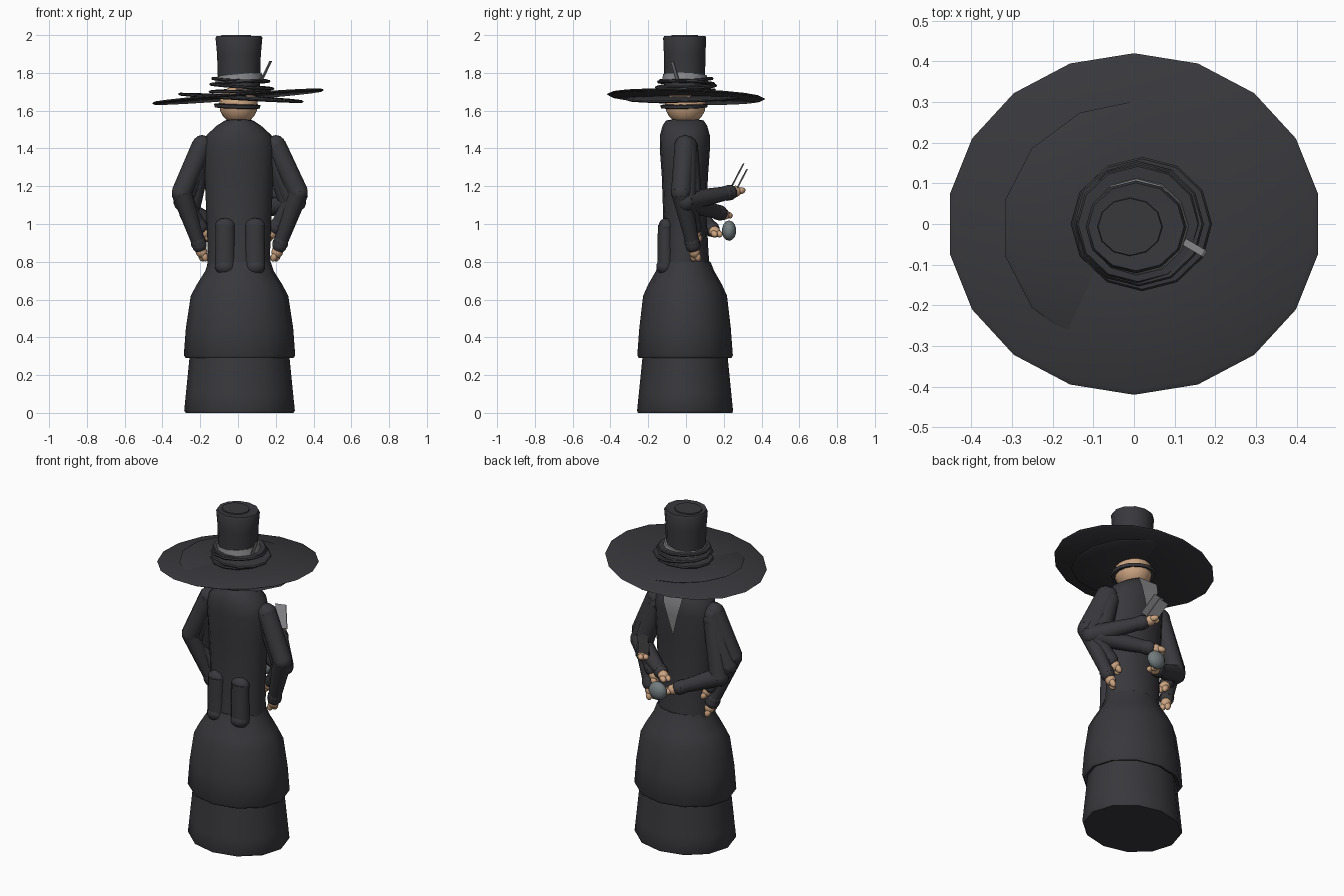
import bpy, bmesh, math
from mathutils import Vector, Matrix

if "Cube" in bpy.data.objects:
    bpy.data.objects.remove(bpy.data.objects["Cube"])


def material(name, rgb):
    m = bpy.data.materials.new(name)
    m.diffuse_color = (*rgb, 1)
    m.use_nodes = True
    m.node_tree.nodes["Principled BSDF"].inputs["Base Color"].default_value = m.diffuse_color
    return m


CLOTH = material("dark cloth", (0.040, 0.040, 0.046))
SKIN = material("skin", (0.60, 0.37, 0.22))
GREY = material("grey", (0.24, 0.24, 0.25))
STEEL = material("blue grey", (0.17, 0.20, 0.21))


def finish(bm, name, mat, angle=40):
    bmesh.ops.recalc_face_normals(bm, faces=bm.faces)
    me = bpy.data.meshes.new(name)
    bm.to_mesh(me)
    bm.free()
    ob = bpy.data.objects.new(name, me)
    bpy.context.collection.objects.link(ob)
    me.materials.append(mat)
    bpy.ops.object.select_all(action='DESELECT')
    ob.select_set(True)
    bpy.context.view_layer.objects.active = ob
    bpy.ops.object.shade_smooth_by_angle(angle=math.radians(angle))
    return ob


def lathe(name, mat, profile, center=(0, 0), sides=12, tilt=(0, 0)):
    """Stack elliptical rings (z, rx, ry[, y shift]); tilt shears the height."""
    bm = bmesh.new()
    rings = []
    for z, rx, ry, *dy in profile:
        ring = []
        for i in range(sides):
            a = math.pi / 2 + 2 * math.pi * i / sides
            x, y = rx * math.cos(a), ry * math.sin(a) + sum(dy)
            ring.append(bm.verts.new((center[0] + x, center[1] + y,
                                      z + tilt[0] * x + tilt[1] * y)))
        rings.append(ring)
    for a, b in zip(rings, rings[1:]):
        for i in range(sides):
            j = (i + 1) % sides
            bm.faces.new((a[i], a[j], b[j], b[i]))
    bm.faces.new(rings[0][::-1])
    bm.faces.new(rings[-1])
    return finish(bm, name, mat)


def disc(name, z, rx, ry, thick, tilt, center=(0, 0), sides=18, rise=0.0):
    h = thick / 2
    return lathe(name, CLOTH, [(z - h + rise, rx * .3, ry * .3), (z - h, rx * .97, ry * .97),
                               (z, rx, ry), (z + h, rx * .97, ry * .97),
                               (z + h + rise, rx * .3, ry * .3)], center, sides, tilt)


def blob(bm, loc, size, rot=None):
    m = Matrix.Translation(loc) @ (rot or Matrix()) @ Matrix.Diagonal((*size, 1))
    bmesh.ops.create_uvsphere(bm, u_segments=10, v_segments=7, radius=1, matrix=m)


def limb(name, mat, points, radii):
    """Tapered segments with round joints."""
    bm = bmesh.new()
    pts = [Vector(p) for p in points]
    for p, r in zip(pts, radii):
        blob(bm, p, (r, r, r))
    for a, b, ra, rb in zip(pts, pts[1:], radii, radii[1:]):
        d = b - a
        m = Matrix.Translation((a + b) / 2) @ d.to_track_quat('Z', 'Y').to_matrix().to_4x4()
        bmesh.ops.create_cone(bm, segments=10, radius1=ra, radius2=rb, depth=d.length,
                              cap_ends=True, matrix=m)
    return finish(bm, name, mat, 50)


def arm(name, shoulder, elbow, wrist):
    """Sleeve, cuff and a simple hand reaching on past the wrist."""
    w = Vector(wrist)
    d = (w - Vector(elbow)).normalized()
    limb(name + "_sleeve", CLOTH, [shoulder, elbow, wrist], [.056, .055, .036])
    limb(name + "_cuff", CLOTH, [w - d * .01, w + d * .008], [.041, .041])
    side = d.cross(Vector((0, 0, 1))).normalized()
    rot = d.to_track_quat('Z', 'Y').to_matrix().to_4x4()
    bm = bmesh.new()
    blob(bm, w + d * .045, (.031, .031, .035), rot)
    for k in (-1, 1):
        blob(bm, w + d * .075 + side * .014 * k, (.018, .018, .026), rot)
    finish(bm, name + "_hand", SKIN)


def plate(name, mat, loc, u, v, w, h, t):
    """Thin board spanned by directions u (width) and v (height)."""
    u, v = Vector(u).normalized(), Vector(v).normalized()
    rot = Matrix((u, v, u.cross(v))).transposed().to_4x4()
    bm = bmesh.new()
    bmesh.ops.create_cube(bm, size=1, matrix=Matrix.Translation(loc) @ rot
                          @ Matrix.Diagonal((w, h, t, 1)))
    return finish(bm, name, mat, 20)


# two-tier skirt
lathe("lower_skirt", CLOTH, [(0, .285, .25), (.012, .293, .254), (.10, .284, .245),
                             (.30, .264, .225)], (.008, -.005))
lathe("upper_skirt", CLOTH, [(.305, .26, .22), (.29, .285, .245), (.305, .295, .253),
                             (.45, .284, .242), (.62, .258, .222), (.68, .226, .195),
                             (.75, .182, .155), (.80, .165, .135)], (.008, -.005))

# coat body
lathe("coat_body", CLOTH, [(.74, .17, .135), (.85, .165, .125), (1.05, .172, .115),
                           (1.25, .182, .122), (1.40, .188, .133), (1.47, .172, .132),
                           (1.52, .118, .118), (1.548, .075, .10), (1.553, .05, .07)],
      (.005, -.006), 16)

# coat tails on the back
for sx, n in ((-.068, "left"), (.09, "right")):
    bm = bmesh.new()
    blob(bm, (sx, -.105, .99), (.057, .04, .042))
    blob(bm, (sx, -.112, .775), (.057, .046, .045))
    bmesh.ops.create_cone(bm, segments=10, radius1=1, radius2=.93, depth=1, cap_ends=True,
                          matrix=Matrix.Translation((sx, -.108, .885))
                          @ Matrix.Diagonal((.057, .044, .22, 1)))
    finish(bm, "coat_tail_" + n, CLOTH, 50)

# shirt front
bm = bmesh.new()
cols = [[bm.verts.new((x * w, y, z)) for x in (-1, 0, 1)]
        for z, y, w in ((1.53, .118, .066), (1.47, .136, .058), (1.40, .135, .036))]
tip = bm.verts.new((0, .125, 1.27))
for a, b in zip(cols, cols[1:]):
    for i in (0, 1):
        bm.faces.new((a[i], a[i + 1], b[i + 1], b[i]))
for i in (0, 1):
    bm.faces.new((cols[-1][i], cols[-1][i + 1], tip))
bmesh.ops.solidify(bm, geom=bm.faces[:], thickness=.008)
finish(bm, "shirt_front", GREY)

# hanging arms and hands resting on the hips
for s, n in ((-1, "left"), (1, "right")):
    arm("hanging_arm_" + n, (s * .195 + .005, -.005, 1.415), (s * .308 + .01, -.025, 1.165),
        (s * .215 + .008, .035, .895))
    arm("hip_arm_" + n, (s * .185, .01, 1.38), (s * .29, .01, 1.12), (s * .205, .04, .99))

# front arms
arm("card_arm", (.19, .005, 1.41), (.31, .0, 1.12), (.135, .225, 1.165))
arm("middle_arm", (.185, .01, 1.38), (.27, .03, 1.11), (.05, .175, 1.06))
arm("ball_arm", (-.185, .005, 1.40), (-.26, .05, 1.06), (-.06, .135, .975))

# held objects
for k in (0, 1):
    plate("card_%d" % (k + 1), GREY, (.10 - k * .02, .275 + k * .018, 1.262 - k * .03),
          (1, .1, .1), (-.05, .06, .115), .068, .135, .006)
bm = bmesh.new()
blob(bm, (.03, .228, .965), (.058, .038, .054))
finish(bm, "held_ball", STEEL, 60)

# head with eye band
bm = bmesh.new()
bmesh.ops.create_uvsphere(bm, u_segments=16, v_segments=10, radius=1,
                          matrix=Matrix.Translation((.003, -.003, 1.632))
                          @ Matrix.Diagonal((.102, .108, .105, 1)))
finish(bm, "head", SKIN, 60)
lathe("eye_band", CLOTH, [(1.612, .10, .10), (1.615, .122, .122), (1.632, .126, .126),
                          (1.636, .10, .10)], (-.004, -.01), 14, (-.03, .02))

# hat brim layers
disc("hat_brim", 1.674, .460, .420, .014, (.078, -.03), rise=.006)
disc("inner_brim", 1.668, .34, .315, .012, (-.06, .025), (.015, -.01), 14, .006)

# stacked hat bands
for i, (z, r, tx, ty, cx) in enumerate(((1.705, .165, .03, .03, .01), (1.728, .172, -.07, .03, .02),
                                        (1.748, .160, .05, -.03, .012), (1.764, .152, -.04, .04, .01))):
    disc("hat_band_%d" % (i + 1), z, r, r * .96, .014, (tx, ty), (cx, 0), 12, .002)
lathe("hat_ribbon", GREY, [(1.755, .128, .122), (1.79, .119, .116)], (.006, -.005), 12, (.09, -.03))

# hat crown with a small cap on top
lathe("hat_crown", CLOTH, [(1.73, .11, .108), (1.78, .112, .108), (1.90, .116, .110),
                           (1.985, .124, .114), (1.996, .118, .108), (1.994, .09, .08)],
      (.005, -.007), 12)
lathe("crown_top", CLOTH, [(1.98, .085, .075), (2.0, .078, .07)], (-.01, -.007), 12)

# stick tucked in the ribbon
plate("hat_stick", GREY, (.148, -.058, 1.81), (.5, .85, 0), (.048, -.028, .10), .018, .12, .006)
